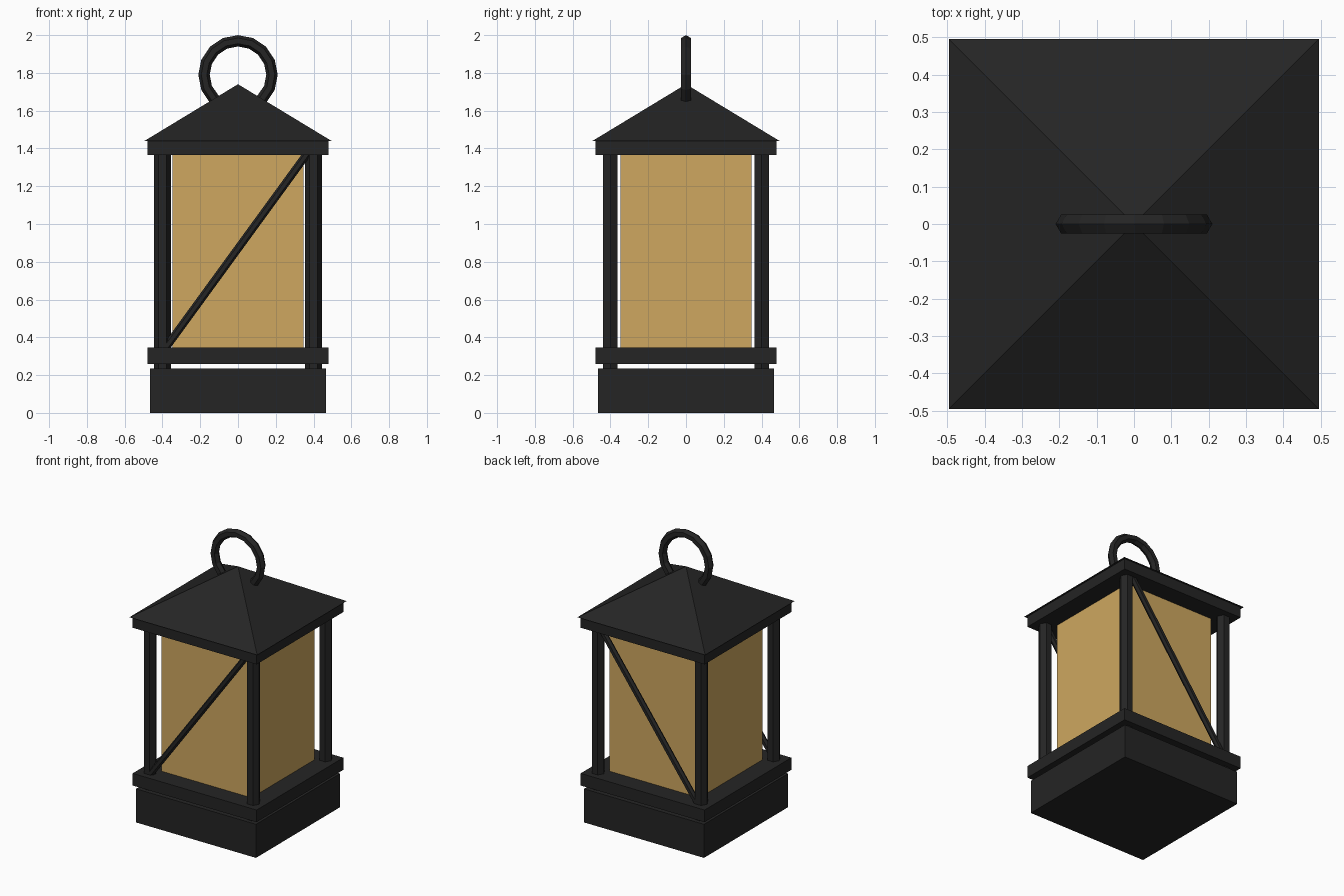
import bpy, math
from mathutils import Vector

if "Cube" in bpy.data.objects:
    bpy.data.objects.remove(bpy.data.objects["Cube"])


def material(name, rgb):
    m = bpy.data.materials.new(name)
    m.diffuse_color = (*rgb, 1.0)
    m.use_nodes = True
    m.node_tree.nodes["Principled BSDF"].inputs["Base Color"].default_value = m.diffuse_color
    return m


iron = material("black_iron", (0.018, 0.018, 0.018))
amber = material("amber_glass", (0.62, 0.39, 0.115))


def finish(name, mat):
    ob = bpy.context.object
    ob.name = name
    ob.data.materials.append(mat)
    return ob


def box(name, half, z0, z1, mat):
    bpy.ops.mesh.primitive_cube_add(size=1, location=(0, 0, (z0 + z1) / 2))
    ob = finish(name, mat)
    ob.scale = (2 * half, 2 * half, z1 - z0)
    return ob


def rod(name, a, b, radius, mat):
    # six-sided rod between two points
    a, b = Vector(a), Vector(b)
    d = b - a
    bpy.ops.mesh.primitive_cylinder_add(vertices=6, radius=radius, depth=d.length,
                                        location=(a + b) / 2)
    ob = finish(name, mat)
    ob.rotation_euler = d.to_track_quat('Z', 'Y').to_euler()
    return ob


# Stacked square parts
box("base", 0.465, 0.0, 0.235, iron)
box("tray", 0.48, 0.26, 0.345, iron)
box("glass_body", 0.348, 0.345, 1.365, amber)
box("roof_plate", 0.48, 1.365, 1.44, iron)

# Pyramid roof
bpy.ops.mesh.primitive_cone_add(vertices=4, radius1=0.7, radius2=0, depth=0.3,
                                location=(0, 0, 1.59), rotation=(0, 0, math.pi / 4))
finish("roof", iron)

# Hexagonal corner posts, with corners pointing along x
for sx, side in ((-1, "left"), (1, "right")):
    for sy, end in ((-1, "front"), (1, "back")):
        post = rod(f"{end}_{side}_post", (sx * 0.4, sy * 0.4, 0.22),
                   (sx * 0.4, sy * 0.4, 1.38), 0.044, iron)
        post.rotation_euler = (0, 0, math.pi / 2)

# Diagonal braces on front and back
for y, end in ((-0.42, "front"), (0.42, "back")):
    rod(f"{end}_brace", (-0.39, y, 0.335), (0.376, y, 1.386), 0.021, iron)

# Carrying ring, its lower part sunk in the roof
bpy.ops.mesh.primitive_torus_add(major_segments=16, minor_segments=6, major_radius=0.18,
                                 minor_radius=0.03, location=(0, 0, 1.79),
                                 rotation=(math.pi / 2, 0, 0))
finish("carrying_ring", iron)
